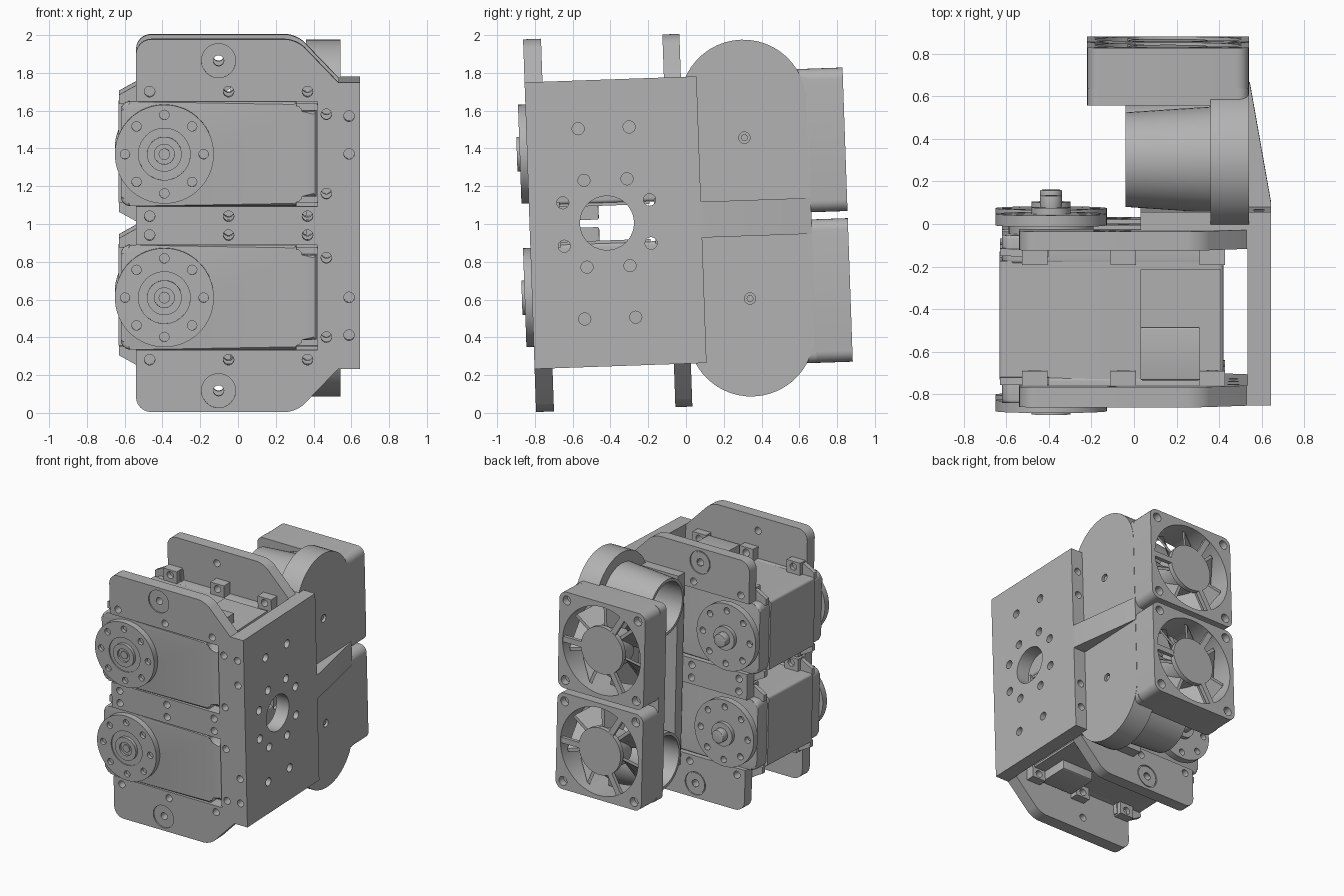
import bpy, bmesh, math
from mathutils import Matrix, Vector

cube = bpy.data.objects.get("Cube")
if cube:
    bpy.data.objects.remove(cube)

grey = bpy.data.materials.new("plain_grey")
grey.use_nodes = True
COLOR = (0.45, 0.45, 0.45, 1)
grey.diffuse_color = COLOR
grey.node_tree.nodes["Principled BSDF"].inputs["Base Color"].default_value = COLOR

# The whole assembly leans slightly about x
LEAN = Matrix.Translation((0, 0, 1)) @ Matrix.Rotation(math.radians(2), 4, "X") @ Matrix.Translation((0, 0, 0.02))
parts = []


def place(axis, u, v, w):
    return {"X": (w, u, v), "Y": (u, w, v), "Z": (u, v, w)}[axis]


def rounded(points):
    """Points are (u, v) or (u, v, radius); corners with a radius become arcs."""
    out = []
    for i, p in enumerate(points):
        c = Vector(p[:2])
        if len(p) == 2:
            out.append(c)
            continue
        a = c + (Vector(points[i - 1][:2]) - c).normalized() * p[2]
        b = c + (Vector(points[(i + 1) % len(points)][:2]) - c).normalized() * p[2]
        for k in range(7):
            t = k / 6
            # blend with a pull near the corner, close to a circular arc
            w = 1.414 * t * (1 - t)
            s = (1 - t) ** 2 + w + t * t
            out.append((a * (1 - t) ** 2 + c * w + b * t * t) / s)
    return out


def circle(u, v, r, n=48):
    return [(u + r * math.cos(math.tau * i / n), v + r * math.sin(math.tau * i / n)) for i in range(n)]


def rect(u0, u1, v0, v1, r=0):
    pts = [(u0, v0), (u1, v0), (u1, v1), (u0, v1)]
    return rounded([p + (r,) for p in pts]) if r else pts


def solid(name, axis, profiles, lo, hi, bevel=0, scale=None):
    """Extrude one or more outlines along an axis between lo and hi."""
    bm = bmesh.new()
    for pts in profiles:
        mid = sum((Vector(p) for p in pts), Vector((0, 0))) / len(pts)
        top = [mid + (Vector(p) - mid) * (scale or 1) for p in pts]
        a = [bm.verts.new(place(axis, p[0], p[1], lo)) for p in pts]
        b = [bm.verts.new(place(axis, p[0], p[1], hi)) for p in top]
        caps = [bm.faces.new(a), bm.faces.new(b[::-1])]
        for i in range(len(pts)):
            j = (i + 1) % len(pts)
            bm.faces.new((a[j], a[i], b[i], b[j]))
        if bevel:
            edges = [e for f in caps for e in f.edges]
            bmesh.ops.bevel(bm, geom=edges, offset=bevel, segments=3, profile=0.5, affect="EDGES")
    bmesh.ops.recalc_face_normals(bm, faces=bm.faces)
    mesh = bpy.data.meshes.new(name)
    bm.to_mesh(mesh)
    bm.free()
    mesh.materials.append(grey)
    obj = bpy.data.objects.new(name, mesh)
    bpy.context.collection.objects.link(obj)
    obj.matrix_world = LEAN
    parts.append(obj)
    return obj


def drill(obj, axis, centres, r, lo, hi, n=24):
    """Cut round holes and keep only the finished mesh."""
    cutter = solid("cutter", axis, [circle(u, v, r, n) for u, v in centres], lo, hi)
    parts.remove(cutter)
    mod = obj.modifiers.new("holes", "BOOLEAN")
    mod.operation, mod.object, mod.solver = "DIFFERENCE", cutter, "EXACT"
    deps = bpy.context.evaluated_depsgraph_get()
    mesh = bpy.data.meshes.new_from_object(obj.evaluated_get(deps))
    obj.modifiers.clear()
    obj.data = mesh
    bpy.data.objects.remove(cutter)


SERVO_Z = (0.38, -0.38)
EAR_X = (-0.468, -0.05, 0.368)
HORN_X = -0.39

# Front and back plates with two open slots for the servos
upper = [(-0.54, 0.102), (0.42, 0.102), (0.42, 0.658), (-0.54, 0.658),
         (-0.54, 0.987, 0.08), (0.31, 0.987, 0.06), (0.53, 0.759), (0.535, 0.759)]
outline = upper + [(p[0], -p[1]) + p[2:] for p in reversed(upper)]
screws = [(x, z + s * 0.33) for x in EAR_X for z in SERVO_Z for s in (1, -1)]
screws += [(0.468, z + s * 0.21) for z in SERVO_Z for s in (1, -1)]
bosses = [(-0.103, 0.874), (-0.103, -0.874)]
for name, lo, hi, face in (("front_plate", -0.828, -0.733, -0.828), ("back_plate", -0.09, 0.0, 0.0)):
    plate = solid(name, "Y", [rounded(outline)], lo, hi)
    drill(plate, "Y", screws + bosses, 0.028, lo - 0.1, hi + 0.1)
    drill(plate, "Y", bosses, 0.09, face - 0.01, face + 0.01, 40)
    rings = solid(name + "_bushing", "Y", [circle(u, v, 0.082) for u, v in bosses], lo + 0.01, hi - 0.002)
    drill(rings, "Y", bosses, 0.03, lo - 0.1, hi + 0.1)

# Side plate with a large opening and mounting holes
side = solid("side_plate", "X", [rect(-0.828, 0.083, -0.759, 0.759)], 0.533, 0.645)


def four(dy, dz):
    return [(-0.418 + a * dy, b * dz) for a in (1, -1) for b in (1, -1)]


drill(side, "X", [(-0.418, 0)], 0.143, 0.4, 0.8, 48)
drill(side, "X", four(0.135, 0.504) + four(0.114, 0.23) + four(0.23, 0.115), 0.032, 0.4, 0.8)
edge_holes = [(0.588, z) for z in (0.58, 0.38, -0.38, -0.58)]
drill(side, "Y", edge_holes, 0.028, -0.9, -0.72)
drill(side, "Y", edge_holes, 0.028, 0.0, 0.2)

# Servos
for label, zc in zip(("upper", "lower"), SERVO_Z):
    cap_half = [(-0.62, 0.277, 0.05), (0.31, 0.277), (0.31, 0.225, 0.03), (0.415, 0.225)]
    cap = [(p[0], p[1] + zc) + p[2:] for p in cap_half]
    cap += [(p[0], zc - p[1]) + p[2:] for p in reversed(cap_half)]
    for end, lo, hi in (("front", -0.82, -0.70), ("back", -0.16, -0.03)):
        solid(f"{label}_servo_{end}_cap", "Y", [rounded(cap)], lo, hi, 0.015)
    solid(f"{label}_servo_case", "Y", [rect(-0.632, 0.42, zc - 0.275, zc + 0.275, 0.02)], -0.71, -0.15)
    flat = sorted((-0.268, 0.268))
    solid(f"{label}_servo_panel", "Y", [rect(0.03, 0.41, zc - 0.288, zc + 0.288)], -0.68, -0.19)
    solid(f"{label}_servo_connector", "Y", [rect(0.03, 0.31, zc - 0.36, zc + 0.36)], -0.71, -0.46, 0.01)
    # Screw ears and end gussets on both faces
    ears = [rect(x - 0.06, x + 0.06, *sorted((zc + s * 0.26, zc + s * 0.372)))
            for x in EAR_X for s in (1, -1)]
    gussets = [[(-0.63, zc + s * 0.26), (-0.63, zc + s * 0.31), (-0.54, zc + s * 0.36),
                (-0.4, zc + s * 0.36), (-0.4, zc + s * 0.26)] for s in (1, -1)]
    ear_holes = [(x, zc + s * 0.33) for x in EAR_X for s in (1, -1)]
    for end, lo, hi in (("front", -0.732, -0.665), ("back", -0.165, -0.091)):
        obj = solid(f"{label}_servo_{end}_ears", "Y", ears, lo, hi)
        drill(obj, "Y", ear_holes, 0.028, lo - 0.1, hi + 0.1)
        mid = lo + 0.035 if end == "front" else hi - 0.035
        solid(f"{label}_servo_{end}_gussets", "Y", gussets, min(mid, lo if end == "front" else hi),
              max(mid, lo if end == "front" else hi))
    # Output horns with a ring of holes and stepped hubs
    ring = [(HORN_X + 0.208 * math.cos(math.tau * i / 8), zc + 0.208 * math.sin(math.tau * i / 8)) for i in range(8)]
    horn = solid(f"{label}_front_horn", "Y", [circle(HORN_X, zc, 0.262, 64)], -0.867, -0.815, 0.006)
    drill(horn, "Y", ring, 0.025, -0.9, -0.84)
    drill(horn, "Y", [(HORN_X, zc)], 0.137, -0.9, -0.858, 48)
    hub = solid(f"{label}_front_hub", "Y", [circle(HORN_X, zc, 0.092)], -0.882, -0.84, 0.005)
    drill(hub, "Y", [(HORN_X, zc)], 0.053, -0.9, -0.865, 32)
    solid(f"{label}_front_screw", "Y", [circle(HORN_X, zc, 0.03, 24)], -0.874, -0.85)
    horn = solid(f"{label}_back_horn", "Y", [circle(HORN_X, zc, 0.262, 64)], 0.008, 0.062, 0.006)
    drill(horn, "Y", ring, 0.025, -0.1, 0.1)
    solid(f"{label}_back_spacer", "Y", [circle(HORN_X, zc, 0.2)], -0.05, 0.02)
    solid(f"{label}_back_hub", "Y", [circle(HORN_X, zc, 0.092)], 0.05, 0.092, 0.005)
    solid(f"{label}_back_shaft", "Y", [circle(HORN_X, zc, 0.052, 32)], 0.08, 0.148, 0.006)

# Duct mount, gusset and round-ended duct housing
solid("duct_mount", "Y", [rect(0.03, 0.54, -0.759, 0.759)], 0.0, 0.083)
solid("duct_gusset", "Z", [[(0.5, 0.08), (0.645, 0.08), (0.645, 0.1), (0.545, 0.665), (0.5, 0.665)]], -0.095, 0.095)
DUCT_Y, DUCT_Z, DUCT_R = 0.325, 0.61, 0.335
stadium = [(DUCT_Y + DUCT_R * math.cos(t), s * (DUCT_Z + DUCT_R * math.sin(t)))
           for s in (1, -1) for t in [math.pi * (i if s > 0 else 24 - i) / 24 for i in range(25)]]
housing = solid("duct_housing", "X", [stadium], 0.36, 0.542, 0.035)
drill(housing, "X", [(DUCT_Y, 0.426), (DUCT_Y, -0.426)], 0.03, 0.48, 0.6)
solid("duct_screws", "X", [circle(DUCT_Y, z, 0.018, 16) for z in (0.426, -0.426)], 0.46, 0.53)
for label, z in (("upper", DUCT_Z), ("lower", -DUCT_Z)):
    nozzle = solid(f"{label}_nozzle", "X", [circle(DUCT_Y, z, 0.25)], 0.37, -0.04, 0, 0.89)
    drill(nozzle, "X", [(DUCT_Y, z)], 0.2, -0.1, 0.34, 48)

# Fan carrier and fans
FAN_X, FANS = 0.16, (("upper", 0.399), ("lower", -0.399))
carrier = solid("fan_carrier", "Y", [rect(-0.22, 0.54, -0.779, 0.779, 0.05)], 0.585, 0.665)
drill(carrier, "Y", [(FAN_X, z) for _, z in FANS], 0.345, 0.5, 0.8, 64)
for label, z in FANS:
    frame = solid(f"{label}_fan_frame", "Y", [rect(-0.22, 0.54, z - 0.38, z + 0.38, 0.06)], 0.66, 0.857)
    drill(frame, "Y", [(FAN_X, z)], 0.345, 0.5, 1.0, 64)
    drill(frame, "Y", [(FAN_X + a * 0.315, z + b * 0.315) for a in (1, -1) for b in (1, -1)], 0.035, 0.8, 1.0)
    solid(f"{label}_fan_motor", "Y", [circle(FAN_X, z, 0.185)], 0.815, 0.852, 0.005)
    solid(f"{label}_fan_rotor", "Y", [circle(FAN_X, z, 0.165)], 0.68, 0.81)

    def spoke(angle, r0, r1, half):
        d, n = Vector((math.cos(angle), math.sin(angle))), Vector((-math.sin(angle), math.cos(angle)))
        c = Vector((FAN_X, z))
        return [c + d * r + n * h for r, h in ((r0, -half), (r1, -half), (r1, half), (r0, half))]

    solid(f"{label}_fan_struts", "Y", [spoke(math.radians(a), 0.16, 0.355, 0.022) for a in (0, 120, 240)], 0.82, 0.85)
    # Pitched blades: each one is a few stepped slats turning round the hub
    blades = [spoke(math.tau * i / 7, 0.15, 0.33, 0.012) for i in range(7)]
    obj = solid(f"{label}_fan_blades", "Y", blades, 0.69, 0.80)
    for v in obj.data.vertices:
        turn = Matrix.Rotation((v.co.y - 0.745) * 5, 4, "Y")
        centre = Vector((FAN_X, v.co.y, z))
        v.co = centre + turn @ (v.co - centre)

# Smooth curved walls, keep edges sharp
bpy.ops.object.select_all(action="DESELECT")
for obj in parts:
    obj.select_set(True)
bpy.context.view_layer.objects.active = parts[0]
bpy.ops.object.shade_smooth_by_angle(angle=math.radians(30))
